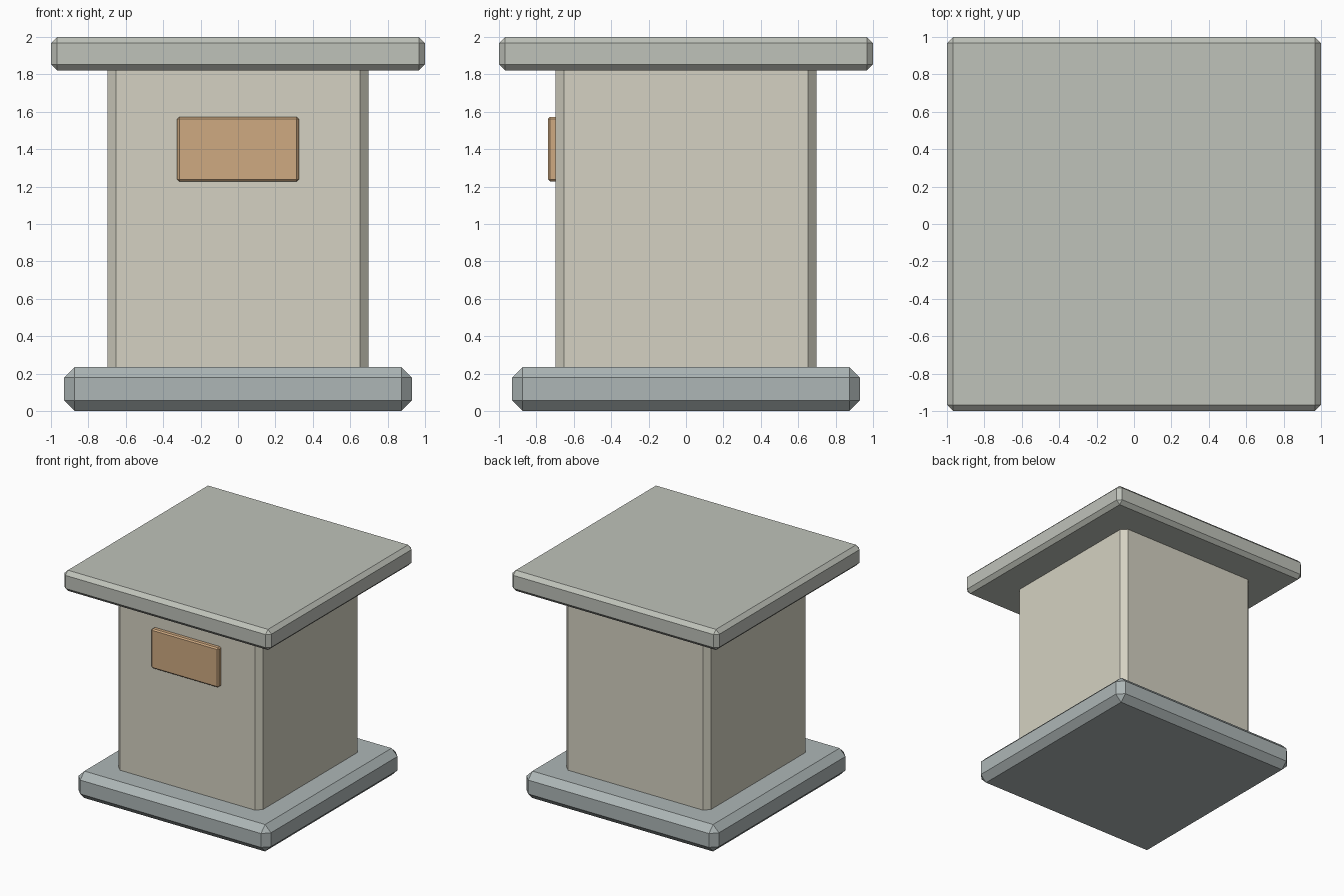
import bpy, bmesh
from mathutils import Vector

if "Cube" in bpy.data.objects:
    bpy.data.objects.remove(bpy.data.objects["Cube"])


def chamfered_box(name, lo, hi, chamfer, color):
    """Box between two corners with single-segment chamfered edges."""
    lo, hi = Vector(lo), Vector(hi)
    bm = bmesh.new()
    bmesh.ops.create_cube(bm, size=1)
    bmesh.ops.scale(bm, vec=hi - lo, verts=bm.verts)
    mesh = bpy.data.meshes.new(name)
    bm.to_mesh(mesh)
    bm.free()
    obj = bpy.data.objects.new(name, mesh)
    obj.location = (lo + hi) / 2
    bpy.context.collection.objects.link(obj)
    bevel = obj.modifiers.new("chamfer", 'BEVEL')
    bevel.width = chamfer
    bevel.segments = 1
    bevel.limit_method = 'NONE'
    mat = bpy.data.materials.new(name + "_color")
    mat.diffuse_color = (*color, 1)
    mat.use_nodes = True
    mat.node_tree.nodes["Principled BSDF"].inputs["Base Color"].default_value = mat.diffuse_color
    mesh.materials.append(mat)
    return obj


# Base slab
chamfered_box("base", (-0.93, -0.93, 0), (0.93, 0.93, 0.235), 0.057, (0.42, 0.47, 0.47))
# Main body, its ends sunk into the base and cap
chamfered_box("body", (-0.698, -0.698, 0.175), (0.698, 0.698, 1.88), 0.046, (0.66, 0.64, 0.54))
# Overhanging cap slab
chamfered_box("cap", (-1, -1, 1.82), (1, 1, 2), 0.033, (0.52, 0.54, 0.49))
# Blank plaque on the front
chamfered_box("plaque", (-0.325, -0.738, 1.228), (0.325, -0.665, 1.573), 0.011, (0.62, 0.40, 0.22))
